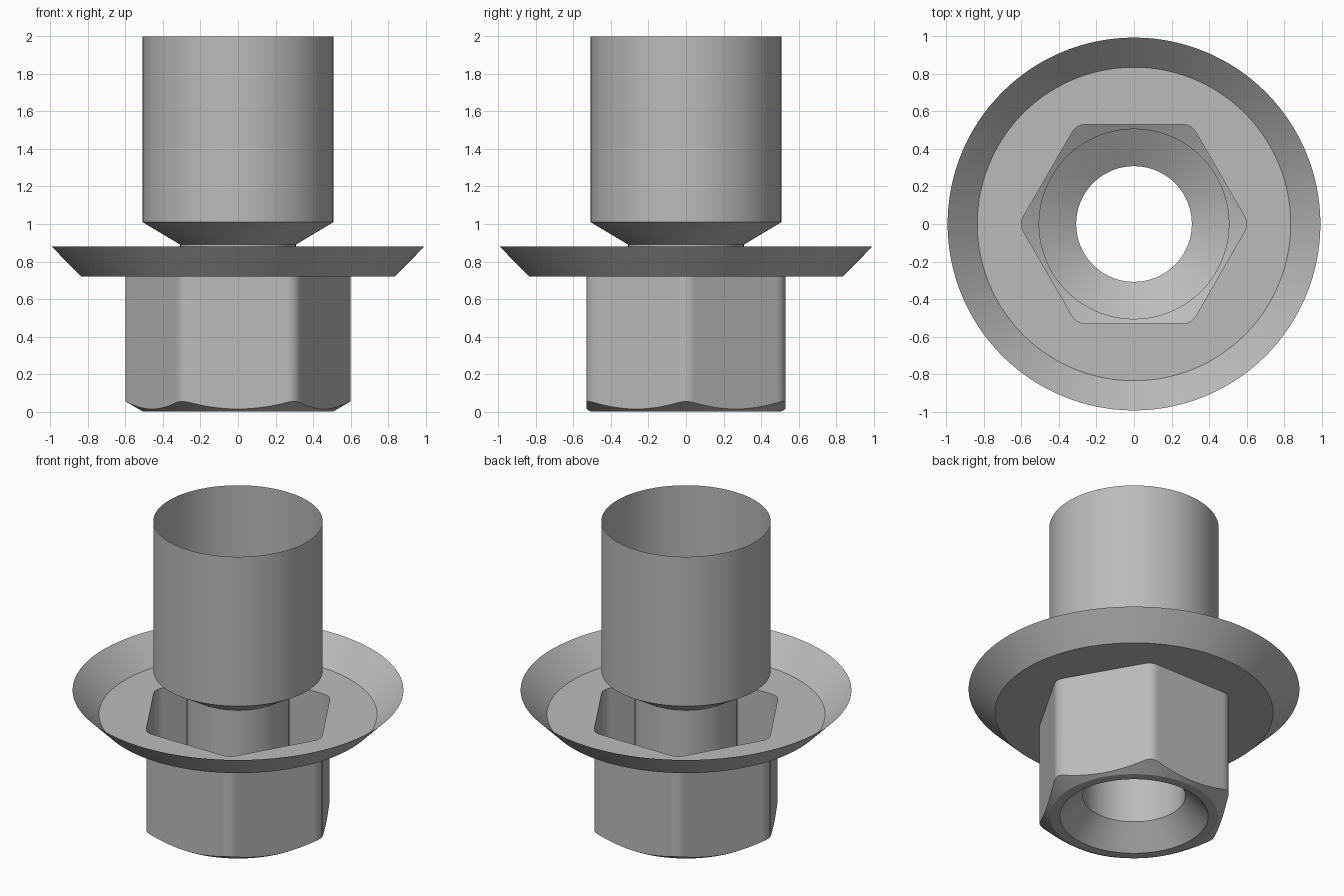
import bpy
import bmesh
from math import cos, sin, sqrt, radians, degrees, tan

cube = bpy.data.objects.get("Cube")
if cube:
    bpy.data.objects.remove(cube, do_unlink=True)

SEGMENTS = 240
APOTHEM, FILLET = 0.53, 0.08
CHAMFER_RADIUS = 0.505

steel = bpy.data.materials.new("grey_steel")
steel.use_nodes = True
colour = (0.5, 0.5, 0.5, 1)
steel.diffuse_color = colour
steel.node_tree.nodes["Principled BSDF"].inputs["Base Color"].default_value = colour


def hex_radius(angle):
    """Radius of a hexagon with rounded corners, one corner on +x."""
    off = abs((degrees(angle) + 30) % 60 - 30)
    if off < 3.9:
        centre = (APOTHEM - FILLET) / cos(radians(30))
        a = radians(off)
        return centre * cos(a) + sqrt(FILLET ** 2 - (centre * sin(a)) ** 2)
    return APOTHEM / cos(radians(30 - off))


def chamfer_height(angle):
    """Height where a 30 degree cone cuts the hexagon."""
    return (hex_radius(angle) - CHAMFER_RADIUS) * tan(radians(30))


def lathe(name, profile):
    """Skin rings of (radius, height); either may be a function of angle."""
    def value(v, angle):
        return v(angle) if callable(v) else v

    bm = bmesh.new()
    rings = []
    for radius, height in profile:
        ring = []
        for i in range(SEGMENTS):
            a = radians(360 * i / SEGMENTS)
            r = value(radius, a)
            ring.append(bm.verts.new((r * cos(a), r * sin(a), value(height, a))))
        rings.append(ring)
    for low, high in zip(rings, rings[1:]):
        for i in range(SEGMENTS):
            j = (i + 1) % SEGMENTS
            bm.faces.new((low[i], low[j], high[j], high[i]))
    mesh = bpy.data.meshes.new(name)
    bm.to_mesh(mesh)
    bm.free()
    mesh.materials.append(steel)
    obj = bpy.data.objects.new(name, mesh)
    bpy.context.collection.objects.link(obj)
    bpy.ops.object.select_all(action='DESELECT')
    obj.select_set(True)
    bpy.context.view_layer.objects.active = obj
    bpy.ops.object.shade_smooth_by_angle(angle=radians(25))
    return obj


# Hollow hexagonal head, chamfered below and open at the top
lathe("hex_head", [(0.445, 0), (CHAMFER_RADIUS, 0),
                   (hex_radius, chamfer_height), (hex_radius, 0.72)])

# Dished flange around the head
lathe("flange", [(hex_radius, 0.72), (0.835, 0.72), (0.993, 0.88)])

# Thin tube: countersink, bore, flare and wide open sleeve
lathe("countersink", [(0.445, 0), (0.308, 0.14)])
lathe("bore_tube", [(0.308, 0.14), (0.308, 0.89)])
lathe("sleeve", [(0.308, 0.89), (0.508, 1.01), (0.508, 2.0)])
